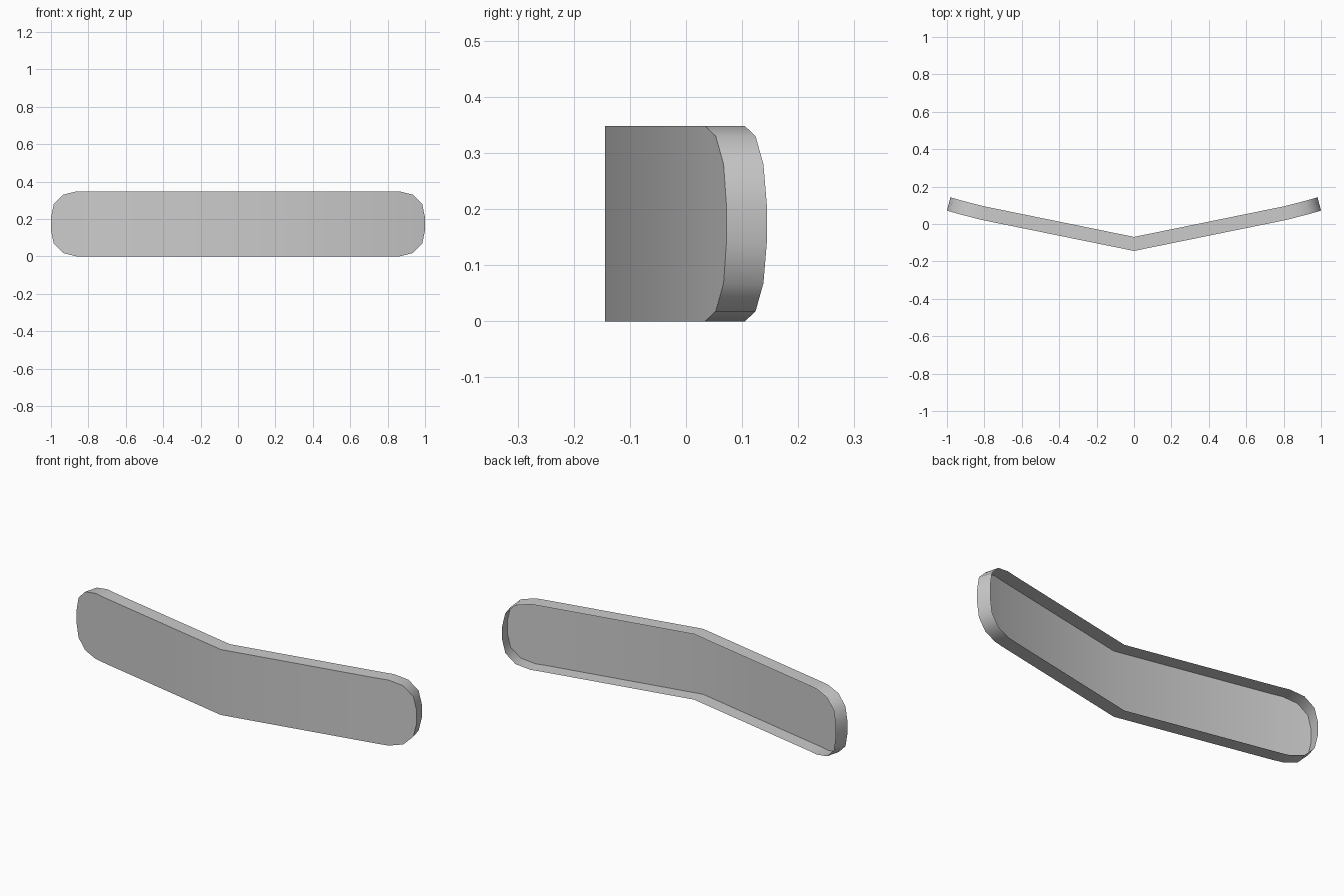
import bpy
import bmesh
import math

cube = bpy.data.objects.get("Cube")
if cube:
    bpy.data.objects.remove(cube, do_unlink=True)

MID = 0.174
# Half plan from centre to tip: x, front y, half height, rim depth in x, in y
HALF = [
    (0.0, -0.144, 0.174, 0.0, 0.075),
    (0.81, 0.021, 0.174, -0.016, 0.072),
    (0.862, 0.034, 0.174, -0.019, 0.071),
    (0.935, 0.053, 0.156, -0.019, 0.071),
    (0.985, 0.067, 0.106, -0.019, 0.071),
    (1.0, 0.072, 0.034, -0.019, 0.072),
]
stations = [(-x, y, h, -dx, dy) for x, y, h, dx, dy in HALF[:0:-1]] + HALF

# Open-backed shell: four corners per station, front low, front high, rim high, rim low
bm = bmesh.new()
rings = []
for x, y, h, dx, dy in stations:
    corners = [(x, y, MID - h), (x, y, MID + h),
               (x + dx, y + dy, MID + h), (x + dx, y + dy, MID - h)]
    rings.append([bm.verts.new(c) for c in corners])

# Front panel, top rim and bottom rim; the back stays open
for a, b in zip(rings, rings[1:]):
    for i, j in ((0, 1), (1, 2), (3, 0)):
        bm.faces.new((a[i], b[i], b[j], a[j]))

# Rim across both tips
bm.faces.new(rings[0])
bm.faces.new(rings[-1][::-1])

mesh = bpy.data.meshes.new("bent_panel")
bm.to_mesh(mesh)
bm.free()
panel = bpy.data.objects.new("bent_panel", mesh)
bpy.context.collection.objects.link(panel)

# Plain grey finish
grey = bpy.data.materials.new("light_grey")
grey.use_nodes = True
color = (0.6, 0.6, 0.6, 1.0)
grey.diffuse_color = color
for node in grey.node_tree.nodes:
    if node.type == "BSDF_PRINCIPLED":
        node.inputs["Base Color"].default_value = color
mesh.materials.append(grey)

# Smooth bends and rounded ends, crisp rim
bpy.ops.object.select_all(action="DESELECT")
panel.select_set(True)
bpy.context.view_layer.objects.active = panel
bpy.ops.object.shade_smooth_by_angle(angle=math.radians(55))
